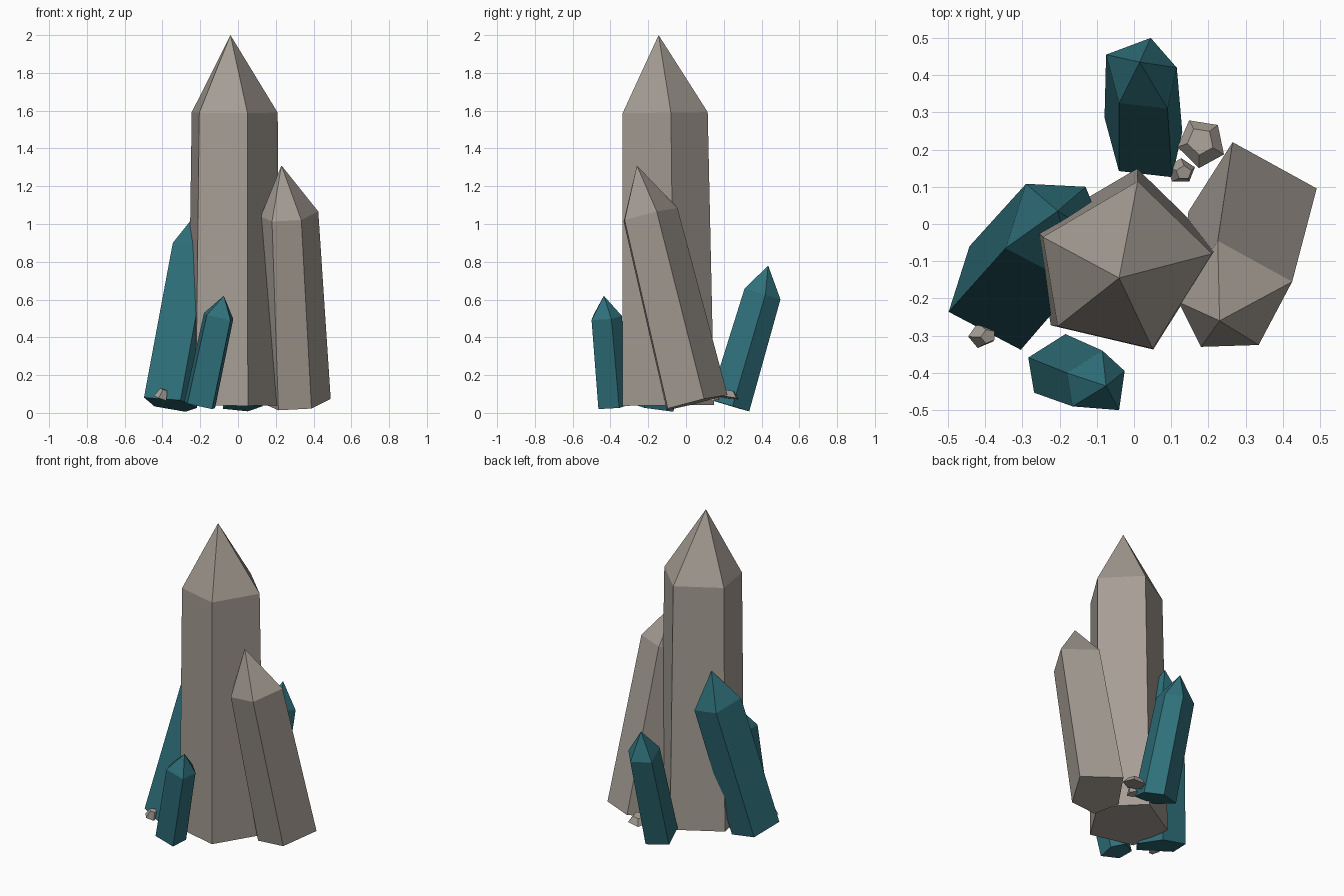
import bpy
import bmesh
from mathutils import Vector

cube = bpy.data.objects.get("Cube")
if cube:
    bpy.data.objects.remove(cube, do_unlink=True)


def make_material(name, colour):
    material = bpy.data.materials.new(name)
    material.use_nodes = True
    material.diffuse_color = (*colour, 1)
    shader = next(n for n in material.node_tree.nodes if n.type == 'BSDF_PRINCIPLED')
    shader.inputs["Base Color"].default_value = (*colour, 1)
    shader.inputs["Roughness"].default_value = 0.8
    return material


stone = make_material("warm grey stone", (0.38, 0.34, 0.30))
teal = make_material("deep teal crystal", (0.028, 0.16, 0.195))


def finish(bm, name, material):
    bmesh.ops.recalc_face_normals(bm, faces=bm.faces[:])
    mesh = bpy.data.meshes.new(name)
    bm.to_mesh(mesh)
    bm.free()
    mesh.materials.append(material)
    obj = bpy.data.objects.new(name, mesh)
    bpy.context.collection.objects.link(obj)
    return obj


def crystal(name, material, outline, height, apex, drop, flare):
    """Leaning prism: shoulder ring cut square to its axis, a flared foot and a pointed tip."""
    centre = Vector((sum(p[0] for p in outline) / len(outline),
                     sum(p[1] for p in outline) / len(outline), height))
    drop = Vector(drop)
    bm = bmesh.new()
    shoulder, foot = [], []
    for x, y in outline:
        arm = Vector((x - centre.x, y - centre.y, 0))
        arm.z = -(drop.x * arm.x + drop.y * arm.y) / drop.z
        shoulder.append(bm.verts.new(centre + arm))
        foot.append(bm.verts.new(centre + drop + arm * flare))
    tip = bm.verts.new(apex)
    bm.faces.new(foot)
    for i in range(len(outline)):
        j = (i + 1) % len(outline)
        bm.faces.new((foot[i], foot[j], shoulder[j], shoulder[i]))
        bm.faces.new((shoulder[i], shoulder[j], tip))
    return finish(bm, name, material)


def chip(name, material, centre, size, turn):
    """Small faceted stone: a tapered five-sided block."""
    bm = bmesh.new()
    bmesh.ops.create_cone(bm, cap_ends=True, segments=5, radius1=1, radius2=0.55, depth=2)
    for v in bm.verts:
        v.co = Vector((v.co.x * size[0], v.co.y * size[1], v.co.z * size[2]))
    obj = finish(bm, name, material)
    obj.location = centre
    obj.rotation_euler = turn
    return obj


# Tall grey pillar in the middle
crystal("main_crystal", stone,
        [(0.01, 0.115), (-0.245, -0.035), (-0.205, -0.275), (0.05, -0.335), (0.21, -0.08)],
        1.59, (-0.04, -0.145, 2.0), (-0.005, 0.015, -1.55), 1.08)

# Shorter grey crystal leaning against the pillar
crystal("side_crystal", stone,
        [(0.18, -0.33), (0.335, -0.325), (0.425, -0.155), (0.225, -0.045), (0.12, -0.21)],
        1.045, (0.23, -0.26, 1.31), (0.044, 0.243, -0.995), 1.13)

# Three teal crystals around the foot
crystal("large_teal_crystal", teal,
        [(-0.345, -0.065), (-0.29, 0.108), (-0.13, 0.1), (-0.07, -0.05), (-0.155, -0.165)],
        0.863, (-0.205, 0.035, 1.075), (-0.15, -0.17, -0.82), 1.02)
crystal("back_teal_crystal", teal,
        [(0.045, 0.5), (0.115, 0.42), (0.09, 0.31), (-0.04, 0.325), (-0.075, 0.455)],
        0.63, (0.015, 0.435, 0.78), (0.006, -0.175, -0.59), 1.1)
crystal("front_teal_crystal", teal,
        [(-0.025, -0.395), (-0.04, -0.5), (-0.165, -0.49), (-0.18, -0.4), (-0.085, -0.34)],
        0.51, (-0.075, -0.435, 0.62), (-0.1, 0.04, -0.47), 1.05)

# Loose stone chips
chip("front_chip", stone, (-0.4, -0.3, 0.1), (0.04, 0.035, 0.025), (0.2, 0.3, 0.4))
chip("back_chip", stone, (0.18, 0.22, 0.1), (0.065, 0.07, 0.018), (-0.15, 0, 0.5))
chip("inner_chip", stone, (0.13, 0.14, 0.09), (0.04, 0.035, 0.02), (0.1, 0.2, 0))
